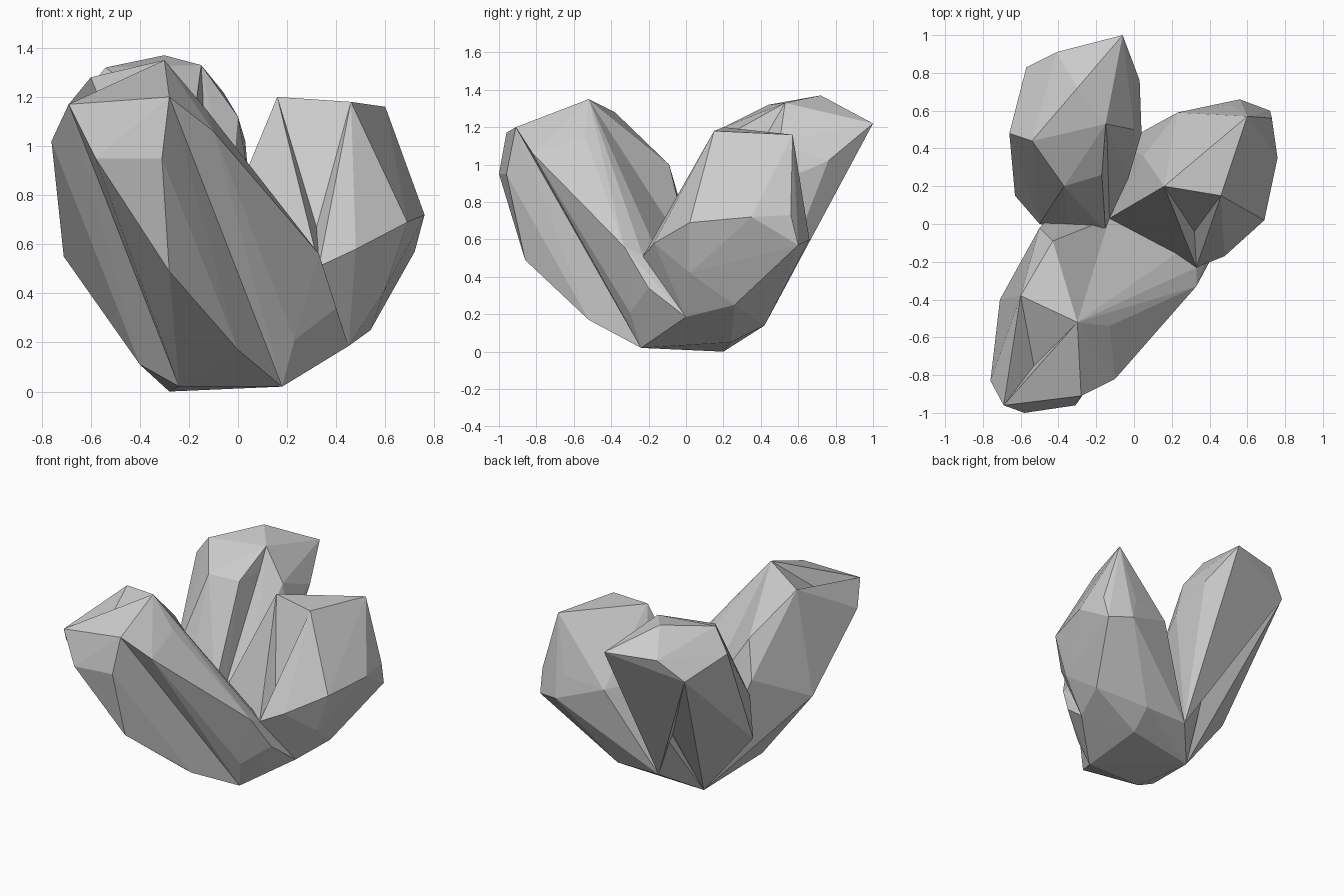
import bpy, bmesh
from mathutils import Vector
from mathutils.bvhtree import BVHTree

if "Cube" in bpy.data.objects:
    bpy.data.objects.remove(bpy.data.objects["Cube"])


def shard(name, corners, dents=()):
    """Faceted rock: convex hull of the corners; each dent (pick, target) pushes in the facet at pick."""
    bm = bmesh.new()
    for c in corners:
        bm.verts.new(c)
    bmesh.ops.convex_hull(bm, input=bm.verts[:])
    loose = [v for v in bm.verts if not v.link_faces]
    bmesh.ops.delete(bm, geom=loose, context='VERTS')
    for pick, target in dents:
        bm.faces.ensure_lookup_table()
        bm.faces.index_update()
        idx = BVHTree.FromBMesh(bm).find_nearest(Vector(pick))[2]
        poked = bmesh.ops.poke(bm, faces=[bm.faces[idx]])
        poked['verts'][0].co = target
    bmesh.ops.recalc_face_normals(bm, faces=bm.faces[:])
    me = bpy.data.meshes.new(name)
    bm.to_mesh(me)
    bm.free()
    ob = bpy.data.objects.new(name, me)
    bpy.context.collection.objects.link(ob)
    return ob


# shared corners where the shards meet
CENTRE = (-.13, .03, .5)
BASE_L, BASE_R = (-.24, -.24, .02), (.18, -.24, .02)
BASE_BACK = (-.28, .2, 0)
BACK_L, BACK_R = (-.08, .42, .14), (.24, .42, .14)
SIDE = (.45, 0, .185)
LIP = (.33, -.23, .51)
LEFT = (-.4, -.28, .11)
TIP_L, TIP_R = (-.69, -.96, 1.17), (-.28, -.91, 1.2)
PEAK, SHOULDER = (-.3, -.52, 1.35), (-.6, -.38, 1.28)
REAR = (-.43, -.09, 1.0)
BACK_TIP, BACK_TOP, BACK_EDGE = (-.06, 1, 1.22), (-.3, .72, 1.37), (-.15, .53, 1.33)

# base block
shard("base", [CENTRE, BASE_L, BASE_R, BASE_BACK, BACK_L, BACK_R, SIDE,
               LEFT, (.2, .24, .05), (.54, .26, .25)])

# front shard: three splinters with grooves between them
shard("front_shard_left", [
    CENTRE, BASE_L, LEFT, BASE_BACK, TIP_L, SHOULDER, REAR,
    (-.76, -.83, 1.02), (-.71, -.4, .55), (-.5, -.02, .75)])
shard("front_shard_middle", [
    CENTRE, BASE_L, BASE_R, TIP_L, TIP_R, PEAK, SHOULDER, REAR,
    (-.31, -.96, .95), (-.58, -1, .95), (-.28, -.86, .49), (0, -.52, .17)],
    dents=[((-.53, -.65, 1.3), (-.53, -.75, 1.11))])
shard("front_shard_right", [
    CENTRE, LIP, SIDE, BASE_R, TIP_R, PEAK, (.23, -.3, .21), (.4, -.2, .34),
    (-.1, -.82, 1.06), (.2, -.46, .67), (.33, -.33, .56), (-.13, -.54, 1.15)])

# back shard: two splinters leaning to the back
shard("back_shard_left", [
    CENTRE, BASE_BACK, BACK_L, BACK_TIP, BACK_TOP, BACK_EDGE,
    (-.41, .91, 1.22), (-.57, .83, 1.08), (-.66, .48, 1.17), (-.54, .44, 1.32),
    (-.37, .2, 1.2), (-.17, .26, 1.18), (-.63, .15, .44), (-.5, 0, .65),
    (-.35, -.03, .6), (-.15, -.04, .55)],
    dents=[((-.25, .5, .45), (-.21, .45, .47))])
shard("back_shard_right", [
    CENTRE, BASE_BACK, BACK_L, BACK_TIP, BACK_EDGE,
    (0, .5, 1.12), (.03, .76, 1.02), (.04, .48, .9), (-.03, .24, .75)])

# right shard, leaning to the right
shard("right_shard", [
    CENTRE, SIDE, LIP, BACK_L, BACK_R, (.54, .26, .25),
    (.16, .2, 1.2), (.46, .15, 1.18), (.6, .57, 1.16), (.73, .56, .73),
    (.72, .6, .57), (.56, .66, .6), (.51, .63, .76), (.23, .59, .72),
    (.05, .36, .75), (.76, .35, .72), (.69, .02, .69), (.6, .02, .42),
    (.48, -.17, .58)],
    dents=[((.32, -.08, .78), (.32, -.04, .67))])
